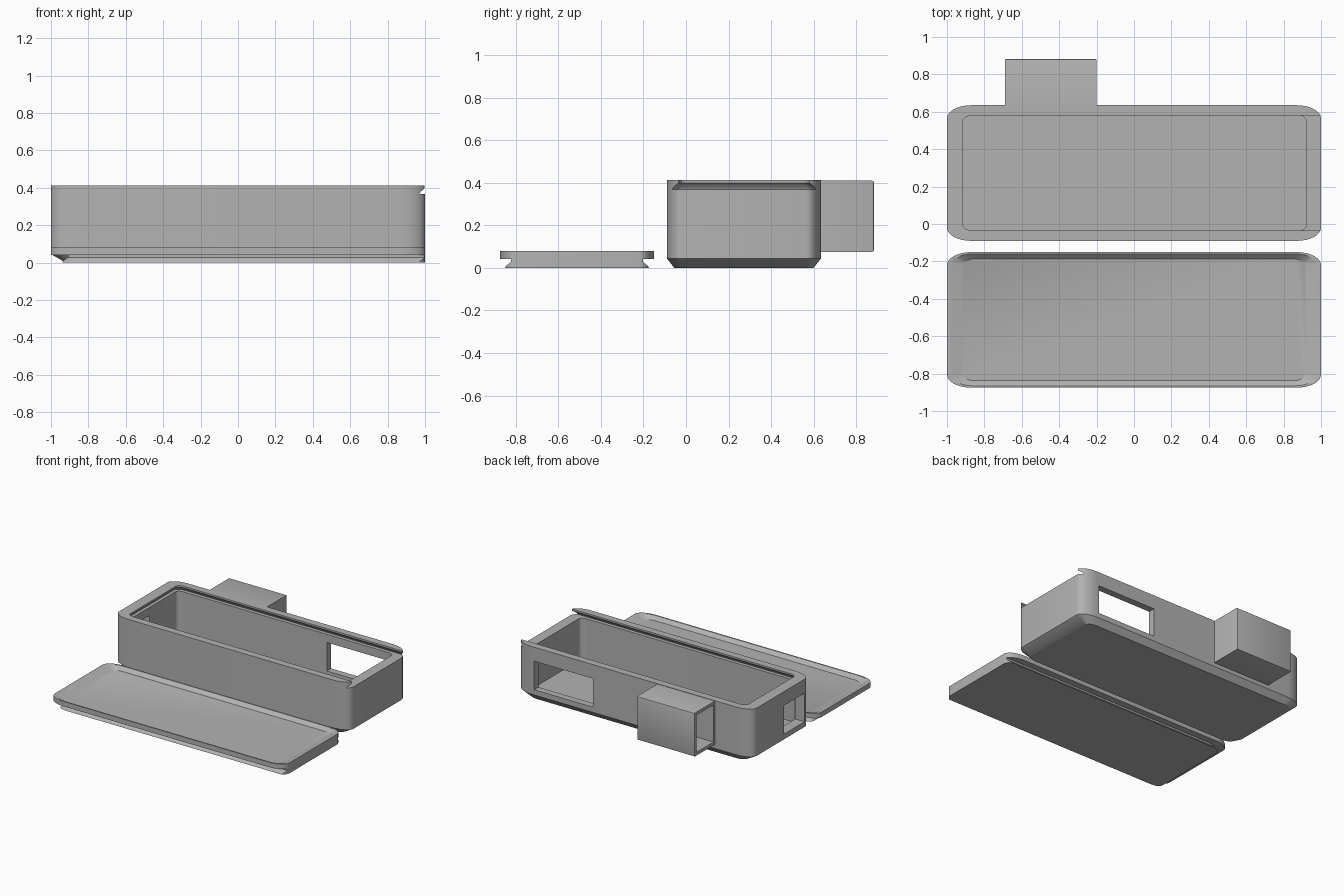
import bpy, bmesh, math

if "Cube" in bpy.data.objects:
    bpy.data.objects.remove(bpy.data.objects["Cube"])

grey = bpy.data.materials.new("plain_grey")
grey.diffuse_color = (0.45, 0.45, 0.45, 1)
grey.use_nodes = True
grey.node_tree.nodes["Principled BSDF"].inputs["Base Color"].default_value = grey.diffuse_color


def outline(x0, x1, y0, y1, rx, ry, z, seg=8):
    """Rectangle with elliptical corners, counter-clockwise."""
    pts = []
    corners = [(x1 - rx, y1 - ry), (x0 + rx, y1 - ry), (x0 + rx, y0 + ry), (x1 - rx, y0 + ry)]
    for k, (cx, cy) in enumerate(corners):
        for i in range(seg + 1):
            a = math.pi / 2 * (k + i / seg)
            pts.append((cx + rx * math.cos(a), cy + ry * math.sin(a), z))
    return pts


def loft(name, sections):
    """Closed solid through a stack of rounded outlines."""
    bm = bmesh.new()
    rings = [[bm.verts.new(p) for p in outline(*s)] for s in sections]
    n = len(rings[0])
    bm.faces.new(rings[0][::-1])
    bm.faces.new(rings[-1])
    for a, b in zip(rings, rings[1:]):
        for i in range(n):
            j = (i + 1) % n
            bm.faces.new((a[i], a[j], b[j], b[i]))
    return finish(name, bm)


def block(name, x0, x1, y0, y1, z0, z1, bevel=0):
    bm = bmesh.new()
    bmesh.ops.create_cube(bm, size=1)
    for v in bm.verts:
        v.co = ((x0 + x1) / 2 + v.co.x * (x1 - x0),
                (y0 + y1) / 2 + v.co.y * (y1 - y0),
                (z0 + z1) / 2 + v.co.z * (z1 - z0))
    if bevel:
        edges = [e for e in bm.edges if all(v.co.y > (y0 + y1) / 2 for v in e.verts)]
        bmesh.ops.bevel(bm, geom=edges, offset=bevel, segments=2, profile=0.5, affect='EDGES')
    return finish(name, bm)


def finish(name, bm):
    bmesh.ops.recalc_face_normals(bm, faces=bm.faces)
    me = bpy.data.meshes.new(name)
    bm.to_mesh(me)
    bm.free()
    me.materials.append(grey)
    ob = bpy.data.objects.new(name, me)
    bpy.context.collection.objects.link(ob)
    return ob


def combine(ob, tool, operation='DIFFERENCE'):
    mod = ob.modifiers.new(operation.lower(), 'BOOLEAN')
    mod.operation, mod.object, mod.solver = operation, tool, 'EXACT'
    bpy.context.view_layer.objects.active = ob
    bpy.ops.object.modifier_apply(modifier=mod.name)
    bpy.data.objects.remove(tool)


# Case body with chamfered underside
Y0, Y1, MID = -0.09, 0.635, 0.2725
case = loft("case", [
    (-0.92, 0.92, Y0 + 0.035, Y1 - 0.035, 0.07, 0.04, 0),
    (-1, 1, Y0, Y1, 0.13, 0.07, 0.045),
    (-1, 1, Y0, Y1, 0.13, 0.07, 0.413)])
# Inner cavity
combine(case, loft("cavity", [
    (-0.92, 0.92, MID - 0.31, MID + 0.31, 0.05, 0.03, 0.045),
    (-0.92, 0.92, MID - 0.31, MID + 0.31, 0.05, 0.03, 0.385)]))
# Dovetail slot for the lid, open at the right end
combine(case, loft("slot", [
    (-0.945, 1.3, MID - 0.337, MID + 0.337, 0.07, 0.04, 0.368),
    (-0.94, 1.3, MID - 0.332, MID + 0.332, 0.07, 0.04, 0.38),
    (-0.915, 1.3, MID - 0.307, MID + 0.307, 0.05, 0.03, 0.40),
    (-0.915, 1.3, MID - 0.307, MID + 0.307, 0.05, 0.03, 0.45)]))
# Windows in the back wall and the left end
combine(case, block("back_window", 0.35, 0.85, 0.5, 0.8, 0.085, 0.305))
combine(case, block("end_window", -1.2, -0.85, -0.015, 0.235, 0.085, 0.305))

# Side holder on the back, open towards the left
holder = block("side_holder", -0.69, -0.2, 0.625, 0.883, 0.075, 0.41, 0.008)
combine(holder, block("holder_hollow", -0.9, -0.225, 0.65, 0.86, 0.10, 0.385))

# Sliding lid: plate with a dovetail tongue below
L0, L1, LM = -0.875, -0.15, -0.5125
lid = loft("lid", [
    (-1, 1, L0, L1, 0.13, 0.07, 0.042),
    (-1, 1, L0, L1, 0.13, 0.07, 0.08)])
tongue = loft("lid_tongue", [
    (-0.94, 1.3, LM - 0.338, LM + 0.338, 0.07, 0.04, 0.0),
    (-0.935, 1.3, LM - 0.333, LM + 0.333, 0.07, 0.04, 0.01),
    (-0.91, 1.3, LM - 0.311, LM + 0.311, 0.05, 0.03, 0.028),
    (-0.91, 1.3, LM - 0.311, LM + 0.311, 0.05, 0.03, 0.045)])
combine(tongue, loft("tongue_trim", [
    (-1, 1, L0, L1, 0.13, 0.07, -0.1),
    (-1, 1, L0, L1, 0.13, 0.07, 0.2)]), 'INTERSECT')
combine(lid, tongue, 'UNION')
# Shallow sloped recess in the lid top
combine(lid, loft("lid_recess", [
    (-0.92, 0.92, L0 + 0.037, L1 - 0.037, 0.07, 0.04, 0.054),
    (-0.975, 0.975, L0 + 0.01, L1 - 0.01, 0.11, 0.06, 0.08),
    (-0.975, 0.975, L0 + 0.01, L1 - 0.01, 0.11, 0.06, 0.12)]))

# Smooth the rounded corners, keep the edges crisp
for ob in (case, holder, lid):
    bpy.ops.object.select_all(action='DESELECT')
    ob.select_set(True)
    bpy.context.view_layer.objects.active = ob
    bpy.ops.object.shade_smooth_by_angle(angle=math.radians(30))
